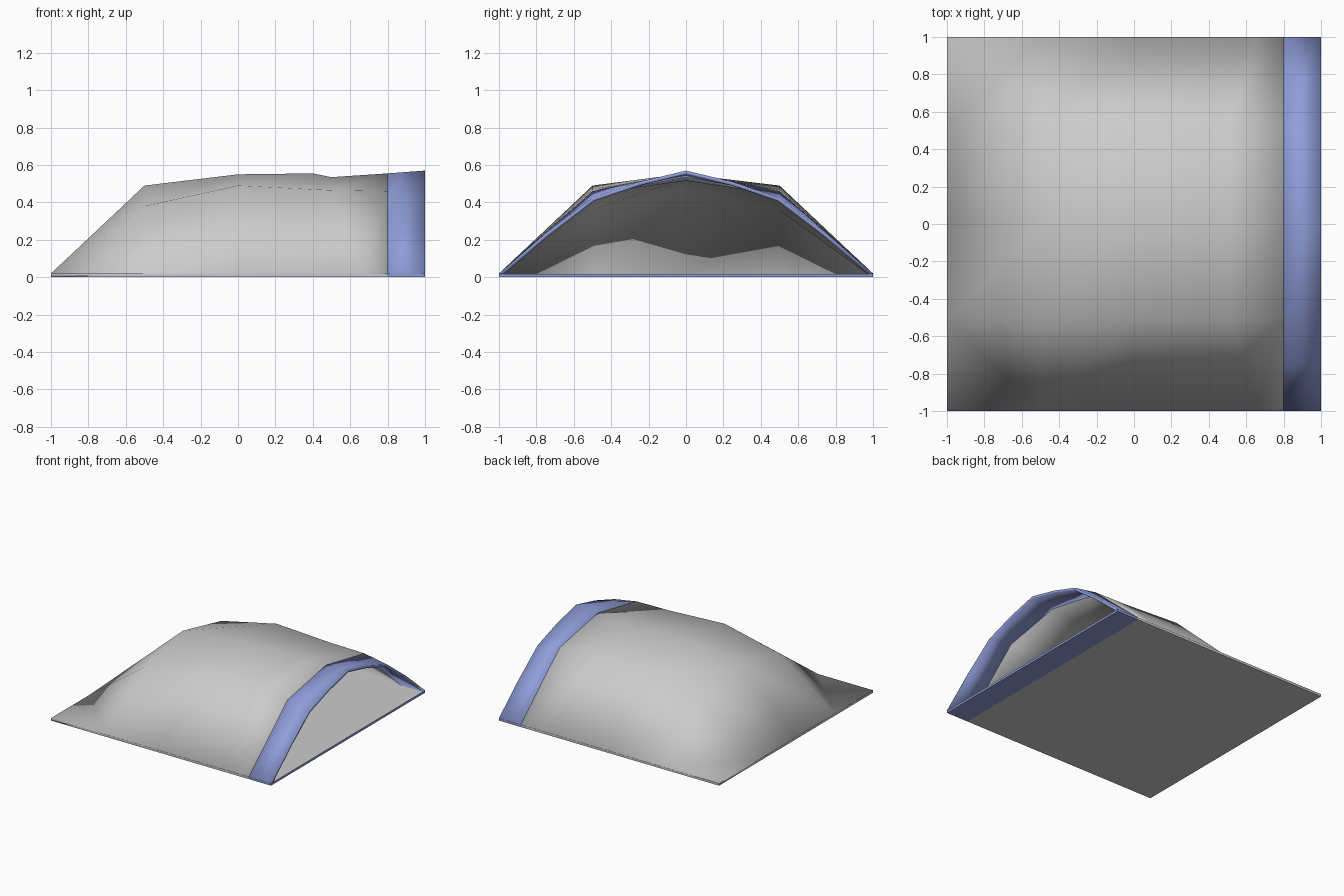
import bpy
import bmesh

cube = bpy.data.objects.get("Cube")
if cube:
    bpy.data.objects.remove(cube, do_unlink=True)


def make_material(name, rgb):
    mat = bpy.data.materials.new(name)
    mat.use_nodes = True
    colour = (*rgb, 1.0)
    mat.diffuse_color = colour
    mat.node_tree.nodes["Principled BSDF"].inputs["Base Color"].default_value = colour
    return mat


grey = make_material("canopy grey", (0.6, 0.6, 0.6))
blue = make_material("trim blue", (0.28, 0.34, 0.70))

BASE = 0.02     # height of the hem
SHELL = 0.02    # thickness of the canopy
TRIM_X = 0.8    # where the trim begins


def finish(bm, name, materials):
    mesh = bpy.data.meshes.new(name)
    bm.normal_update()
    bm.to_mesh(mesh)
    bm.free()
    for mat in materials:
        mesh.materials.append(mat)
    obj = bpy.data.objects.new(name, mesh)
    bpy.context.collection.objects.link(obj)
    return obj


def mirrored(half):
    """Complete a ridge-to-hem half section across y = 0."""
    return [(x, -y, z) for x, y, z in reversed(half[1:])] + half


def loft(name, sections, mat, flat_corners=False):
    """Skin a row of cross-sections and give the skin an inward thickness."""
    bm = bmesh.new()
    rows = [[bm.verts.new(p) for p in s] for s in sections]
    last = len(rows[0]) - 2
    for i, (a, b) in enumerate(zip(rows, rows[1:])):
        for j in range(last + 1):
            quad = (a[j], b[j], b[j + 1], a[j + 1])
            if flat_corners and i == 0 and j in (0, last):
                # level triangle at the rear corner, sloping one above it
                k = 1 if j == 0 else 0
                q = quad[k:] + quad[:k]
                bm.faces.new((q[0], q[1], q[2]))
                bm.faces.new((q[0], q[2], q[3]))
            else:
                bm.faces.new(quad)
    for face in bm.faces:
        face.smooth = True
    obj = finish(bm, name, [mat])
    solid = obj.modifiers.new("thickness", "SOLIDIFY")
    solid.thickness = SHELL
    solid.offset = -1
    return obj


# Canopy: x, ridge height, shoulder height, x at the hem
ribs = [(-1, BASE, BASE, -1), (-0.5, 0.49, 0.38, -0.5), (0, 0.55, 0.49, 0),
        (0.4, 0.555, 0.47, 0.57), (0.5, 0.535, 0.465, 0.66),
        (TRIM_X, 0.555, 0.46, TRIM_X)]
loft("canopy",
     [mirrored([(x, 0, ridge), (x, 0.5, shoulder), (hem_x, 1, BASE)])
      for x, ridge, shoulder, hem_x in ribs], grey, flat_corners=True)

# Trim arch around the opening
spans = [0, 0.25, 0.5, 0.75, 1]
inner_arch = [0.555, 0.508, 0.46, 0.24, BASE]
outer_arch = [0.57, 0.51, 0.425, 0.235, BASE]
loft("opening_trim",
     [mirrored([(x, y, z) for y, z in zip(spans, heights)])
      for x, heights in ((TRIM_X, inner_arch), (1, outer_arch))], blue)

# Floor slab, with the trim wrapping under its open edge
bm = bmesh.new()
bmesh.ops.create_cube(bm, size=2)
for v in bm.verts:
    v.co.z = 0.018 if v.co.z > 0 else 0
bmesh.ops.bisect_plane(bm, geom=bm.verts[:] + bm.edges[:] + bm.faces[:],
                       plane_co=(TRIM_X, 0, 0), plane_no=(1, 0, 0))
bm.normal_update()
for face in bm.faces:
    in_trim = face.calc_center_median().x > TRIM_X
    face.material_index = int(in_trim and face.normal.z < 0.5)
finish(bm, "floor", [grey, blue])
